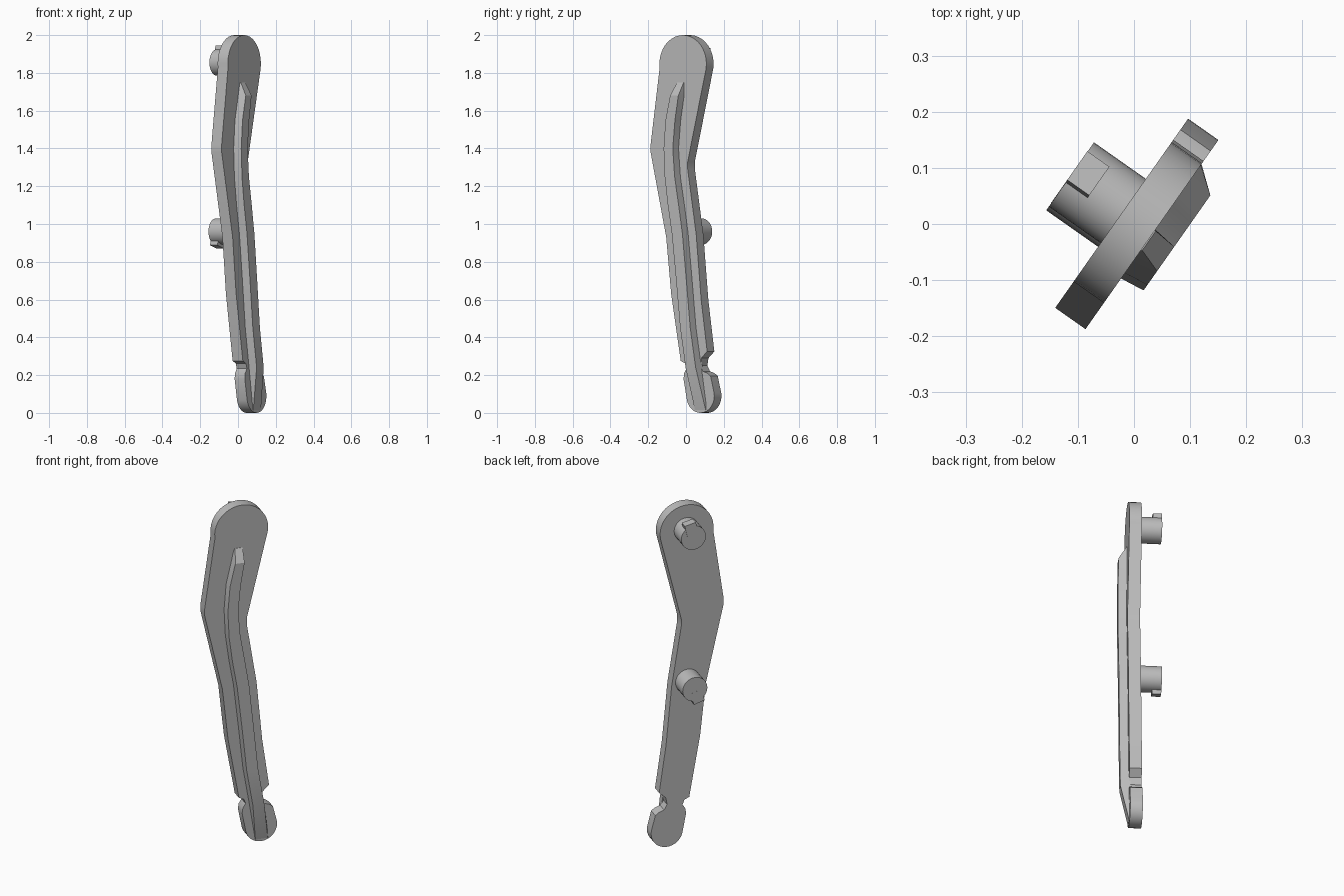
import bpy
import bmesh
from math import radians, sin, cos
from mathutils import Matrix, Vector

if "Cube" in bpy.data.objects:
    bpy.data.objects.remove(bpy.data.objects["Cube"])

# Local frame: x runs across the arm, -y is its ribbed face, z is up
TURN = radians(54.9)
BACK, FACE, RIB_TOP, PIN_END = 0.029, -0.037, -0.082, 0.142

grey = bpy.data.materials.new("grey")
grey.use_nodes = True
grey.diffuse_color = (0.5, 0.5, 0.5, 1)
grey.node_tree.nodes["Principled BSDF"].inputs["Base Color"].default_value = (0.5, 0.5, 0.5, 1)


def finish(bm, name):
    bmesh.ops.recalc_face_normals(bm, faces=bm.faces)
    mesh = bpy.data.meshes.new(name)
    bm.to_mesh(mesh)
    bm.free()
    mesh.materials.append(grey)
    obj = bpy.data.objects.new(name, mesh)
    obj.rotation_euler.z = TURN
    bpy.context.collection.objects.link(obj)
    bpy.ops.object.select_all(action='DESELECT')
    obj.select_set(True)
    bpy.context.view_layer.objects.active = obj
    bpy.ops.object.shade_smooth_by_angle(angle=radians(30))
    return obj


def arc(cx, cz, r, start, end, steps):
    angles = [radians(start + (end - start) * i / steps) for i in range(steps + 1)]
    return [(cx + r * cos(a), cz + r * sin(a)) for a in angles]


# Flat bent arm with a round head, a notched neck and a round tip
left_side = [(-0.203, 1.42), (-0.203, 1.38), (-0.102, 0.93), (-0.07, 0.63), (-0.008, 0.275),
             (0.02, 0.262), (0.03, 0.235), (0.014, 0.21), (0.01, 0.18)]
right_side = [(0.185, 0.195), (0.165, 0.21), (0.135, 0.22), (0.118, 0.25), (0.125, 0.29),
              (0.163, 0.325), (0.124, 0.6), (0.092, 0.944), (0.037, 1.29), (0.037, 1.33)]
outline = (arc(0.006, 1.848, 0.152, -10, 188, 20) + left_side
           + arc(0.119, 0.09, 0.09, 195, 370, 16) + right_side)
bm = bmesh.new()
base = bm.faces.new([bm.verts.new((u, BACK, z)) for u, z in outline])
grown = bmesh.ops.extrude_face_region(bm, geom=[base], use_keep_orig=True)
bmesh.ops.translate(bm, vec=(0, FACE - BACK, 0),
                    verts=[v for v in grown["geom"] if isinstance(v, bmesh.types.BMVert)])
finish(bm, "arm_plate")

# Raised rib: height, left edge, right edge at each station, sloped at both ends
stations = [(1.75, -0.03, 0.012), (1.68, -0.045, 0.008), (1.55, -0.075, -0.014),
            (1.4, -0.087, -0.028), (1.25, -0.08, -0.016), (1.1, -0.06, 0.01),
            (0.95, -0.034, 0.034), (0.7, -0.006, 0.06), (0.45, 0.02, 0.085),
            (0.24, 0.055, 0.12), (0.015, 0.085, 0.155)]
bm = bmesh.new()
rings = []
for i, (z, left, right) in enumerate(stations):
    top = FACE - 0.002 if i in (0, len(stations) - 1) else RIB_TOP
    section = [(left - 0.007, FACE + 0.01), (left, top), (right, top), (right + 0.007, FACE + 0.01)]
    rings.append([bm.verts.new((u, y, z)) for u, y in section])
for a, b in zip(rings, rings[1:]):
    for k in range(4):
        bm.faces.new((a[k], a[(k + 1) % 4], b[(k + 1) % 4], b[k]))
bm.faces.new(rings[0])
bm.faces.new(rings[-1])
finish(bm, "front_rib")


# Keyed mounting pins on the back
def pin(name, u, z, tilt):
    bm = bmesh.new()
    length = PIN_END
    bmesh.ops.create_cone(bm, cap_ends=True, segments=32, radius1=0.07, radius2=0.07, depth=length,
                          matrix=Matrix.Translation((u, length / 2, z)) @ Matrix.Rotation(radians(90), 4, 'X'))
    finish(bm, name)
    bm = bmesh.new()
    place = (Matrix.Translation((u, PIN_END - 0.0235, z)) @ Matrix.Rotation(radians(tilt), 4, 'Y')
             @ Matrix.Translation((0, 0, 0.05)) @ Matrix.Diagonal(Vector((0.064, 0.048, 0.07, 1))))
    bmesh.ops.create_cube(bm, size=1, matrix=place)
    finish(bm, name + "_key")


pin("upper_pin", 0.008, 1.855, 13)
pin("lower_pin", 0.0, 0.96, 197)
